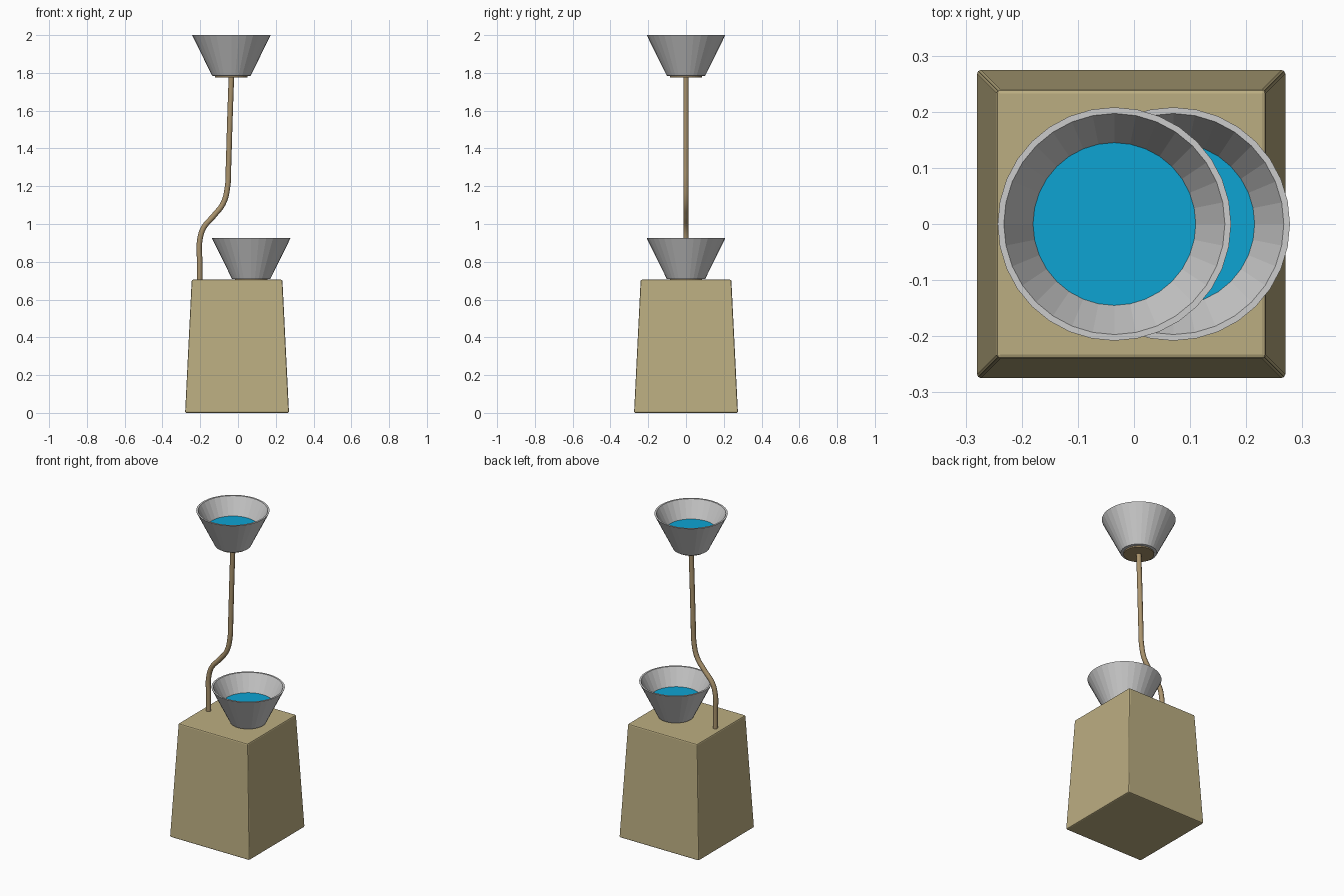
import bpy, bmesh
from math import cos, sin, tau

if "Cube" in bpy.data.objects:
    bpy.data.objects.remove(bpy.data.objects["Cube"])

SIDES = 32


def material(name, rgb):
    m = bpy.data.materials.new(name)
    m.diffuse_color = (*rgb, 1)
    m.use_nodes = True
    m.node_tree.nodes["Principled BSDF"].inputs["Base Color"].default_value = m.diffuse_color
    return m


stone = material("sandstone", (0.50, 0.42, 0.22))
brass = material("brass", (0.40, 0.29, 0.15))
blue = material("water", (0.004, 0.37, 0.65))


def add_object(name, bm, mat=None):
    bmesh.ops.recalc_face_normals(bm, faces=bm.faces[:])
    mesh = bpy.data.meshes.new(name)
    bm.to_mesh(mesh)
    bm.free()
    ob = bpy.data.objects.new(name, mesh)
    bpy.context.collection.objects.link(ob)
    if mat:
        mesh.materials.append(mat)
    return ob


def lathe(name, profile, loc, mat=None):
    """Revolve a closed (radius, height) profile around z."""
    bm = bmesh.new()
    rings = [[bm.verts.new((r * cos(tau * i / SIDES), r * sin(tau * i / SIDES), z))
              for i in range(SIDES)] for r, z in profile]
    for a, b in zip(rings, rings[1:]):
        for i in range(SIDES):
            j = (i + 1) % SIDES
            bm.faces.new((a[i], a[j], b[j], b[i]))
    bm.faces.new(rings[0])
    bm.faces.new(rings[-1])
    ob = add_object(name, bm, mat)
    ob.location = loc
    return ob


# Tapered pedestal with slightly softened edges
bm = bmesh.new()
bmesh.ops.create_cube(bm, size=2)
for v in bm.verts:
    top = v.co.z > 0
    half = 0.24 if top else 0.275
    v.co.x *= half
    v.co.y *= half
    v.co.z = 0.705 if top else 0
pedestal = add_object("pedestal", bm, stone)
pedestal.location.x = -0.005
bevel = pedestal.modifiers.new("soft_edges", "BEVEL")
bevel.width = 0.007
bevel.segments = 2


# Flared bowls, each with a base plate and a water surface
def bowl(prefix, x, z):
    lathe(prefix + "_bowl", [(0.086, 0.008), (0.102, 0.010), (0.208, 0.225),
                             (0.197, 0.225), (0.145, 0.121), (0.096, 0.022)], (x, 0, z))
    lathe(prefix + "_base_plate", [(0.086, 0), (0.086, 0.014)], (x, 0, z), brass)
    lathe(prefix + "_water", [(0.139, 0.112), (0.145, 0.122)], (x, 0, z), blue)


bowl("lower", 0.07, 0.70)
bowl("upper", -0.035, 1.775)

# Bent pipe feeding the upper bowl
path = [(-0.203, 0.69), (-0.203, 0.80), (-0.203, 0.91), (-0.182, 0.98), (-0.127, 1.045),
        (-0.078, 1.11), (-0.055, 1.20), (-0.050, 1.32), (-0.043, 1.55), (-0.035, 1.78)]
curve = bpy.data.curves.new("pipe", "CURVE")
curve.dimensions = "3D"
curve.bevel_depth = 0.0145
curve.bevel_resolution = 3
curve.resolution_u = 6
curve.use_fill_caps = True
spline = curve.splines.new("BEZIER")
spline.bezier_points.add(len(path) - 1)
for p, (x, z) in zip(spline.bezier_points, path):
    p.co = (x, 0, z)
    p.handle_left_type = p.handle_right_type = "AUTO"
curve.materials.append(brass)
pipe = bpy.data.objects.new("pipe", curve)
bpy.context.collection.objects.link(pipe)
